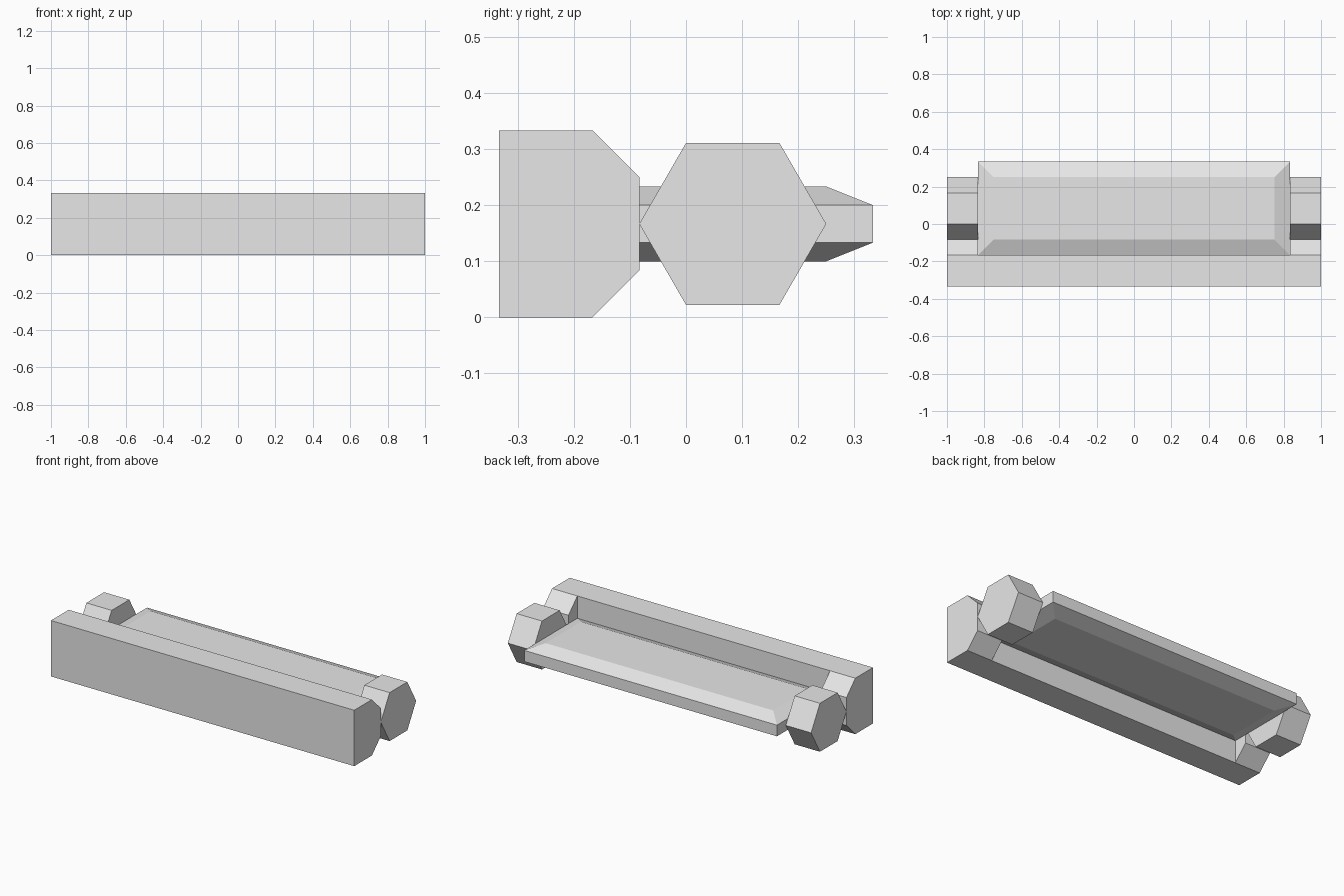
import bpy
import bmesh
import math

cube = bpy.data.objects.get("Cube")
if cube:
    bpy.data.objects.remove(cube, do_unlink=True)

# One plain grey for every part
grey = bpy.data.materials.new("light_grey")
grey.use_nodes = True
colour = (0.8, 0.8, 0.8, 1)
grey.diffuse_color = colour
grey.node_tree.nodes["Principled BSDF"].inputs["Base Color"].default_value = colour

UNIT = 1 / 12            # all sizes are multiples of this
MID = 2 * UNIT           # height of the centre line
END = 10 * UNIT          # where the end blocks begin


def loft(name, rings):
    """Closed solid through a series of matching point rings."""
    bm = bmesh.new()
    loops = [[bm.verts.new(p) for p in ring] for ring in rings]
    n = len(loops[0])
    for a, b in zip(loops, loops[1:]):
        for i in range(n):
            j = (i + 1) % n
            bm.faces.new((a[i], a[j], b[j], b[i]))
    bm.faces.new(loops[0])
    bm.faces.new(loops[-1])
    bmesh.ops.recalc_face_normals(bm, faces=bm.faces[:])
    mesh = bpy.data.meshes.new(name)
    bm.to_mesh(mesh)
    bm.free()
    mesh.materials.append(grey)
    obj = bpy.data.objects.new(name, mesh)
    bpy.context.collection.objects.link(obj)
    return obj


def extrude_x(name, profile, x0, x1):
    return loft(name, [[(x, y, z) for y, z in profile] for x in (x0, x1)])


def rectangle(inset, z):
    x, y0, y1 = END - inset, -2 * UNIT + inset, 4 * UNIT - inset
    return [(-x, y0, z), (x, y0, z), (x, y1, z), (-x, y1, z)]


# Front bar, full width
front = -4 * UNIT
back = -2 * UNIT
extrude_x("front_bar", [(front, 0), (back, 0), (back, 2 * MID), (front, 2 * MID)], -1, 1)

# Tapered noses and hexagonal knobs at both ends
nose = [(back, 0), (-UNIT, UNIT), (-UNIT, 3 * UNIT), (back, 4 * UNIT)]
radius = 2 * UNIT
hexagon = [(UNIT + radius * math.cos(k * math.pi / 3),
            MID + radius * math.sin(k * math.pi / 3)) for k in range(6)]
for side, s in (("left", 1), ("right", -1)):
    extrude_x(side + "_nose", nose, s * END, s)
    extrude_x(side + "_hex_knob", hexagon, s * END, s)

# Flat panel with sloped borders above and below
inner, outer = 0.8 * UNIT, 0.4 * UNIT
loft("panel", [rectangle(UNIT, MID - inner), rectangle(0, MID - outer),
               rectangle(0, MID + outer), rectangle(UNIT, MID + inner)])
